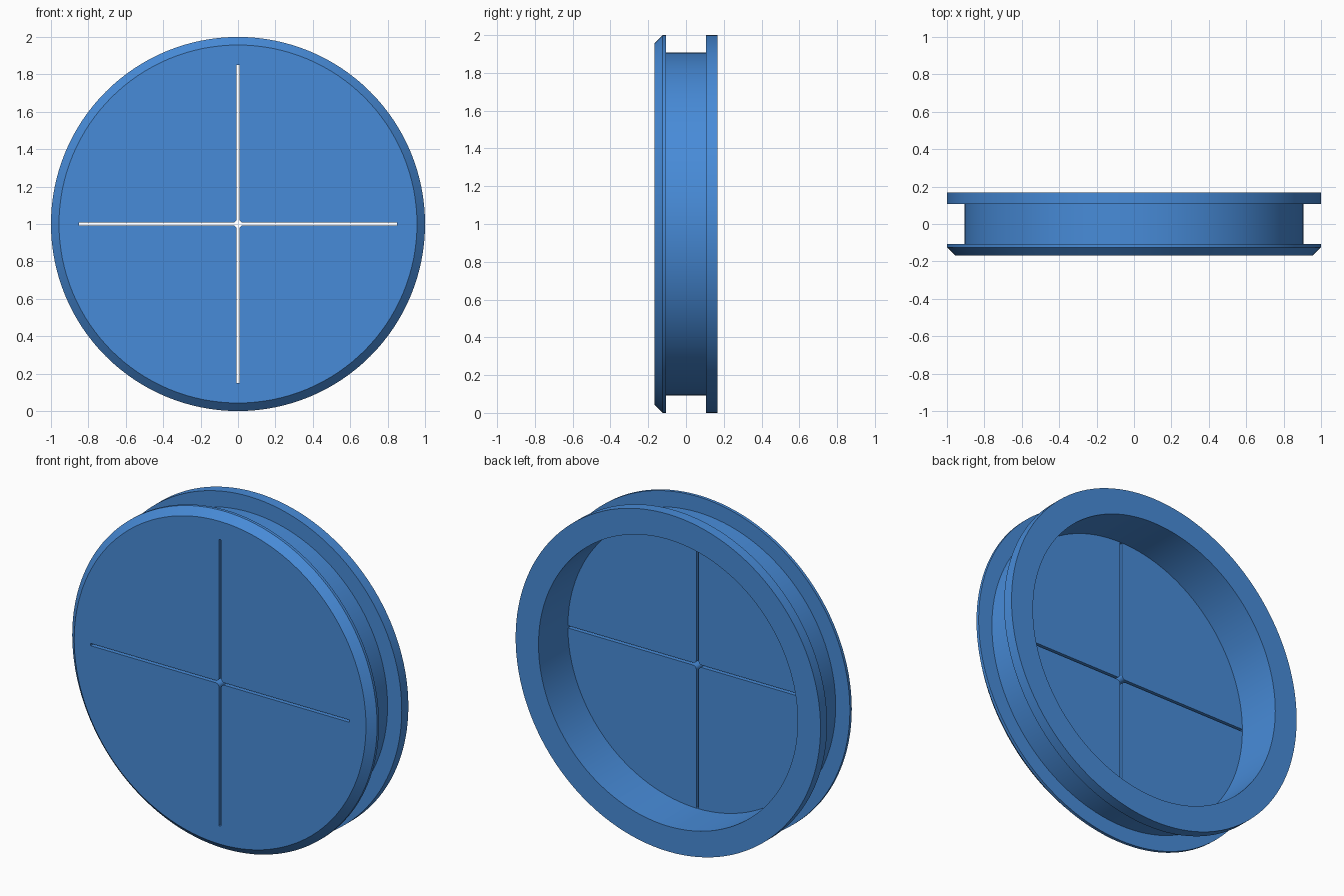
import bpy, bmesh, math
from mathutils import Vector, Matrix

if "Cube" in bpy.data.objects:
    bpy.data.objects.remove(bpy.data.objects["Cube"])

blue = bpy.data.materials.new("blue_rubber")
blue.diffuse_color = (0.064, 0.26, 0.69, 1)
blue.use_nodes = True
blue.node_tree.nodes["Principled BSDF"].inputs["Base Color"].default_value = blue.diffuse_color


def make_object(name, bm):
    bmesh.ops.recalc_face_normals(bm, faces=bm.faces)
    mesh = bpy.data.meshes.new(name)
    bm.to_mesh(mesh)
    bm.free()
    obj = bpy.data.objects.new(name, mesh)
    mesh.materials.append(blue)
    bpy.context.collection.objects.link(obj)
    return obj


# Grommet body: (radius, y) profile spun around the y axis
profile = [(0, -0.168), (0.957, -0.168), (1, -0.125), (1, -0.107),
           (0.907, -0.107), (0.907, 0.106), (1, 0.106), (1, 0.168),
           (0.85, 0.168), (0.85, -0.107), (0, -0.107)]
bm = bmesh.new()
verts = [bm.verts.new((r, y, 1)) for r, y in profile]
edges = [bm.edges.new(pair) for pair in zip(verts, verts[1:])]
bmesh.ops.spin(bm, geom=verts + edges, cent=(0, 0, 1), axis=(0, 1, 0),
               angle=math.tau, steps=128)
bmesh.ops.remove_doubles(bm, verts=bm.verts, dist=1e-4)
bmesh.ops.dissolve_limit(bm, angle_limit=0.001, verts=bm.verts, edges=bm.edges)
body = make_object("grommet_body", bm)

# Cross-shaped slit cutter with rounded inner corners
half, fillet, reach = 0.007, 0.022, 0.849
outline = []
for q in range(4):
    turn = Matrix.Rotation(q * math.pi / 2, 2)
    c = half + fillet
    quarter = [(reach, -half), (reach, half)]
    for i in range(7):
        a = math.radians(270 - 15 * i)
        quarter.append((c + fillet * math.cos(a), c + fillet * math.sin(a)))
    outline += [turn @ Vector(p) for p in quarter]
bm = bmesh.new()
face = bm.faces.new([bm.verts.new((p.x, -0.3, 1 + p.y)) for p in outline])
new = bmesh.ops.extrude_face_region(bm, geom=[face])["geom"]
bmesh.ops.translate(bm, vec=(0, 0.35, 0),
                    verts=[v for v in new if isinstance(v, bmesh.types.BMVert)])
cutter = make_object("slit_cutter", bm)
cutter.hide_render = True

# Cut the slits through the front membrane
mod = body.modifiers.new("slits", 'BOOLEAN')
mod.operation = 'DIFFERENCE'
mod.solver = 'EXACT'
mod.object = cutter
bpy.context.view_layer.objects.active = body
body.select_set(True)
bpy.ops.object.modifier_apply(modifier=mod.name)
bpy.data.objects.remove(cutter)
bpy.ops.object.shade_smooth_by_angle(angle=math.radians(30))
